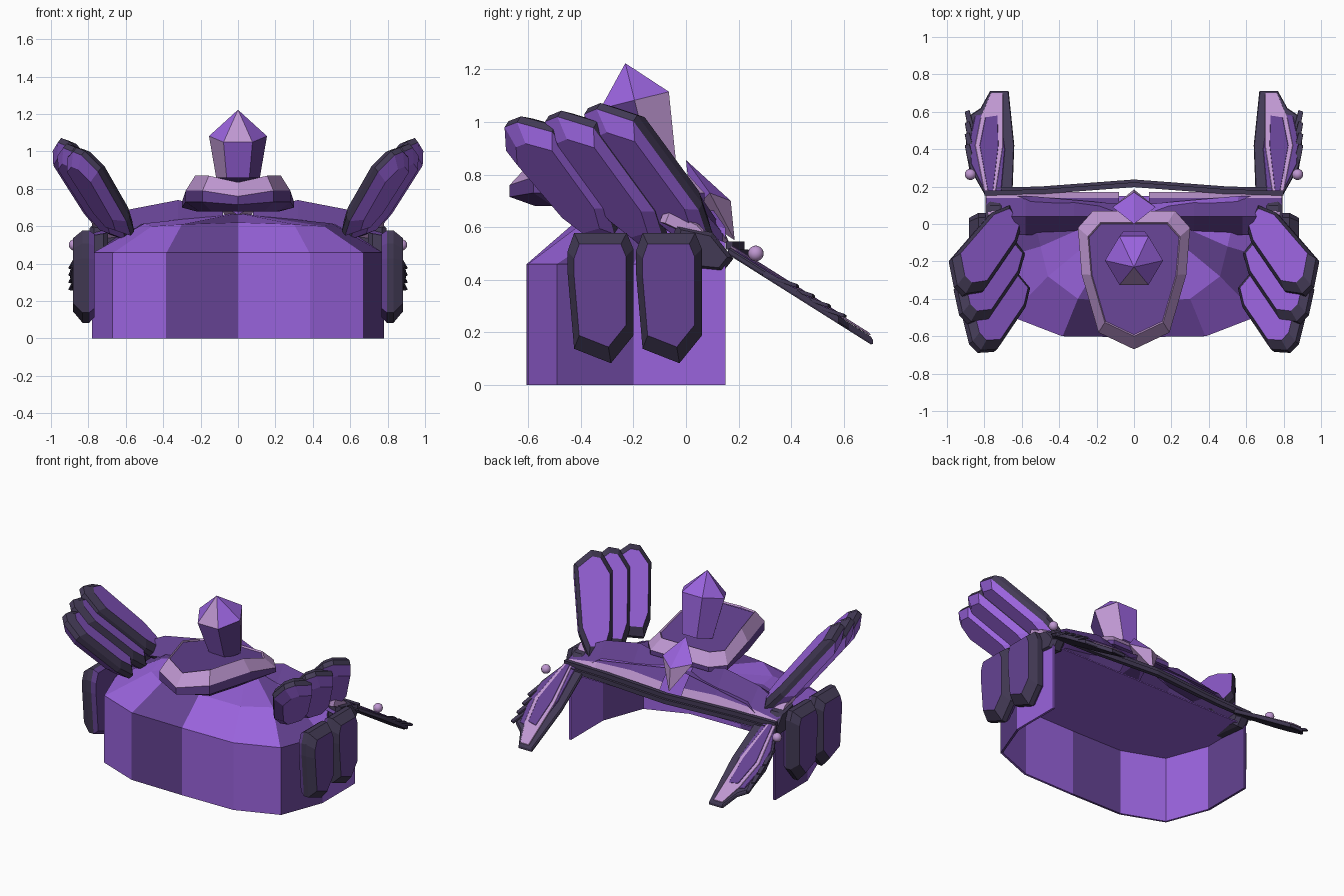
import bpy, bmesh, math
from mathutils import Vector, Matrix

cube = bpy.data.objects.get("Cube")
if cube:
    bpy.data.objects.remove(cube, do_unlink=True)


def material(name, rgb):
    m = bpy.data.materials.new(name)
    m.use_nodes = True
    m.diffuse_color = (*rgb, 1)
    m.node_tree.nodes["Principled BSDF"].inputs["Base Color"].default_value = (*rgb, 1)
    return m


MATS = [material("purple", (0.32, 0.125, 0.72)),
        material("deep_purple", (0.13, 0.055, 0.29)),
        material("lilac", (0.52, 0.31, 0.64)),
        material("charcoal", (0.055, 0.042, 0.09))]
PURPLE, DEEP, LILAC, CHARCOAL = range(4)


def finish(name, bm, fix_normals=True):
    bmesh.ops.remove_doubles(bm, verts=bm.verts, dist=1e-5)
    if fix_normals:
        bmesh.ops.recalc_face_normals(bm, faces=bm.faces)
    mesh = bpy.data.meshes.new(name)
    bm.to_mesh(mesh)
    bm.free()
    for m in MATS:
        mesh.materials.append(m)
    ob = bpy.data.objects.new(name, mesh)
    bpy.context.collection.objects.link(ob)
    return ob


def loft(name, rings, bands, caps=None, closed=True, fix_normals=True):
    """Join rings of points; each band is a colour index or a rule by side."""
    bm = bmesh.new()
    vs = [[bm.verts.new(p) for p in r] for r in rings]
    n = len(rings[0])
    for a, b, band in zip(vs, vs[1:], bands):
        for i in range(n if closed else n - 1):
            j = (i + 1) % n
            f = bm.faces.new((a[i], a[j], b[j], b[i]))
            f.material_index = band(i) if callable(band) else band
    if caps:
        for ring, colour in zip((vs[0], vs[-1]), caps):
            bm.faces.new(ring).material_index = colour
    return finish(name, bm, fix_normals)


def slab(name, outline, place, t, levels, bands, panel):
    """Chamfered plate; place maps (u, v, height); levels are (scale, height)."""
    n = len(outline)
    cu = sum(p[0] for p in outline) / n
    cv = sum(p[1] for p in outline) / n
    rings = [[place(cu + (u - cu) * s, cv + (v - cv) * s, h * t) for u, v in outline]
             for s, h in levels]
    return loft(name, rings, bands, (panel, panel))


def even(k):
    return [(k, -0.5), (1, -0.25), (1, 0.25), (k, 0.5)]


# Faceted wall, ceiling and roof, open at the back and below
half = [(0.78, 0.15), (0.78, -0.2), (0.67, -0.49), (0.385, -0.6)]
outline = [(-x, y) for x, y in half] + [(0, -0.605)] + half[::-1]
inner_half = [(0.56, 0.15, 0.6), (0.5, -0.12, 0.615), (0.46, -0.28, 0.6), (0.3, -0.4, 0.61)]
inner = [(-x, y, z) for x, y, z in inner_half] + [(0, -0.42, 0.62)] + inner_half[::-1]


def panels(i):
    return DEEP if i % 3 == 0 else PURPLE


wall = loft("wall", [[(x, y, z) for x, y in outline] for z in (0, 0.46)],
            [panels], closed=False, fix_normals=False)
mod = wall.modifiers.new("thickness", "SOLIDIFY")
mod.thickness = 0.015
mod.offset = -1
loft("roof", [[(x * 0.99, y, 0.46) for x, y in outline], inner, [(0, 0.1, 0.67)] * 9],
     [panels, panels], closed=False, fix_normals=False)
loft("ceiling", [[(x * 0.99, y * 0.99, z) for x, y in outline] for z in (0.45, 0.458)],
     [PURPLE], (PURPLE, PURPLE))

# Shield crest with a pale chamfer, drooping at the tip and the back
right = [(0.19, -0.58), (0.28, -0.27), (0.3, -0.02), (0.22, 0.07)]
shield = [(0, -0.67)] + right + [(-x, y) for x, y in right[::-1]]
rings = []
for s, z, droop in ((0.75, 0.68, 0), (1, 0.73, 0.03), (1, 0.79, 0.06), (0.82, 0.87, 0.07), (0.8, 0.86, 0.07)):
    rings.append([(x * s, -0.28 + (y + 0.28) * s,
                   z - (droop / 2 if y < -0.6 else droop if y > -0.1 else 0))
                  for x, y in shield])
loft("crest", rings, [DEEP, DEEP, LILAC, LILAC], (DEEP, DEEP))

# Six-sided crystal leaning forward
tilt = Matrix.Translation((0, -0.13, 0.82)) @ Matrix.Rotation(math.radians(14), 4, "X")


def hexagon(r, z):
    return [tilt @ Vector((r * math.cos(i * math.pi / 3), r * math.sin(i * math.pi / 3), z))
            for i in range(6)]


loft("crystal", [hexagon(0.11, 0), hexagon(0.155, 0.27), hexagon(0, 0.415)],
     [lambda i: LILAC if i % 3 == 0 else (DEEP if i == 5 else PURPLE),
      lambda i: LILAC if i == 4 else PURPLE], (PURPLE, PURPLE))

# Rear gem
girdle = [(0.115, 0.09, 0.73), (0, 0.17, 0.7), (-0.115, 0.09, 0.73), (0, 0.02, 0.66)]
loft("rear_gem", [[(0, 0.0, 0.855)] * 4, girdle, [(0, 0.185, 0.55)] * 4],
     [PURPLE, LILAC])

# Rear beams, shallow and bent in the middle
for n, (dy, z, h) in enumerate([(0, 0.53, 0.03), (0.015, 0.5, 0.03)]):
    rings = []
    for x in (-0.8, -0.5, 0, 0.5, 0.8):
        y = 0.165 + dy + 0.045 * max(0, 1 - abs(x) / 0.6)
        rings.append([(x, y + a * 0.013, z + b * h / 2)
                      for a, b in ((-1, -1), (1, -1), (1, 1), (-1, 1))])
    loft(f"rear_beam_{n + 1}", rings, [CHARCOAL] * 4, (CHARCOAL, CHARCOAL))

blade_shape = [(-0.5, -0.25), (-0.5, 0.2), (-0.3, 0.42), (0.36, 0.5),
               (0.5, 0.05), (0.49, -0.22), (0.32, -0.5), (-0.3, -0.43)]
blade_levels = [(0.76, -0.5), (1, -0.08), (1, 0.2), (0.84, 0.5)]
pad_shape = [(-0.1, 0.25), (0.1, 0.25), (0.125, 0.19), (0.125, -0.14),
             (0.04, -0.245), (-0.1, -0.19), (-0.125, 0.1), (-0.125, 0.18)]
pad_levels = [(0.9, -0.5), (1, -0.25), (1, 0.05), (0.79, 0.5)]
flap_shape = [(0.65, 0.16), (0.8, 0.16), (0.88, 0.3), (0.9, 0.42), (0.88, 0.58),
              (0.82, 0.62), (0.77, 0.71), (0.67, 0.71), (0.64, 0.42)]
flap_panel = [(0.71, 0.17), (0.8, 0.18), (0.87, 0.32), (0.88, 0.44), (0.85, 0.58), (0.72, 0.6), (0.69, 0.4)]
flap_trim = [(0.74, 0.17), (0.8, 0.17), (0.85, 0.42), (0.82, 0.57), (0.765, 0.7), (0.7, 0.7), (0.7, 0.42)]
flap_inset = [(0.755, 0.17), (0.78, 0.17), (0.825, 0.42), (0.795, 0.57), (0.73, 0.58), (0.725, 0.42)]
along = Vector((0.43, -0.56, 0.71)).normalized()
normal = Vector((-0.66, 0.36, 0.66))
normal = (normal - along * normal.dot(along)).normalized()
across = normal.cross(along)

for side, s in (("left", 1), ("right", -1)):
    flip = Matrix.Scale(-1, 4, (1, 0, 0)) if s < 0 else Matrix()

    # Three swept wing blades, faces shifted towards the outer edge
    for n, (c, length) in enumerate([((0.795, -0.15, 0.8), 0.71), ((0.775, -0.31, 0.785), 0.67),
                                     ((0.735, -0.48, 0.785), 0.61)]):
        slab(f"{side}_wing_blade_{n + 1}", blade_shape,
             lambda u, v, h: flip @ (Vector(c) + along * u * length
                                     + across * (v * 0.25 + abs(h) * 0.35) + normal * h),
             0.115, blade_levels, [PURPLE, CHARCOAL, CHARCOAL], PURPLE)

    # Two side pads
    for n, y in enumerate((-0.065, -0.325)):
        slab(f"{side}_side_pad_{n + 1}", pad_shape,
             lambda u, v, h: flip @ Vector((0.825 + h, y + u, 0.328 + v)),
             0.115, pad_levels, [DEEP, CHARCOAL, CHARCOAL], DEEP)

    # Sloping rear flap with layered trim
    def slope(lift):
        return lambda u, v, h: flip @ Vector((u, v, 0.53 - (v - 0.13) * 0.63 + h + lift))
    for part, shape, lift, t, colour in (("rear_flap", flap_shape, 0, 0.03, CHARCOAL),
                                         ("flap_panel", flap_panel, 0.014, 0.016, DEEP),
                                         ("flap_trim", flap_trim, 0.021, 0.01, LILAC),
                                         ("flap_inset", flap_inset, 0.026, 0.008, DEEP)):
        slab(f"{side}_{part}", shape, slope(lift), t, even(0.97), [colour] * 3, colour)
    for n in range(4):
        y = 0.32 + n * 0.06
        slab(f"{side}_flap_feather_{n + 1}",
             [(0.85, y), (0.88, y - 0.03), (0.905, y + 0.1), (0.88, y + 0.11)],
             lambda u, v, h: flip @ Vector((u, v, 0.53 - (v - 0.13) * 0.63 + (v - y) * 0.3 + h)),
             0.015, even(0.9), [CHARCOAL] * 3, CHARCOAL)

    # Brow plate arching over the back edge
    brow = [(0.08, 0.68), (0.32, 0.74), (0.58, 0.69), (0.79, 0.58)]
    rings = [[flip @ Vector((x, y, z * f + 0.53 * (1 - f))) for x, z in brow]
             for y, f in ((0.17, 0), (0.14, 0.3), (0.04, 1), (-0.06, 0.35))]
    loft(f"{side}_brow_plate", rings, [LILAC, DEEP, DEEP], closed=False)

    # Shoulder bracket, trim and bead
    slab(f"{side}_shoulder", [(-0.06, 0.45), (0.14, 0.43), (0.18, 0.48), (0.1, 0.58), (-0.04, 0.61)],
         lambda u, v, h: flip @ Vector((0.745 + h, u, v)), 0.1, even(0.8), [CHARCOAL] * 3, CHARCOAL)
    slab(f"{side}_shoulder_trim", [(-0.1, 0.62), (0.03, 0.56), (0.13, 0.52), (0.05, 0.61), (-0.08, 0.67)],
         lambda u, v, h: flip @ Vector((0.74 + h, u, v)), 0.08, even(0.8), [LILAC] * 3, LILAC)
    bm = bmesh.new()
    bmesh.ops.create_uvsphere(bm, u_segments=16, v_segments=10, radius=0.03,
                              matrix=Matrix.Translation((s * 0.875, 0.265, 0.5)))
    for f in bm.faces:
        f.material_index = LILAC
        f.smooth = True
    finish(f"{side}_bead", bm)
